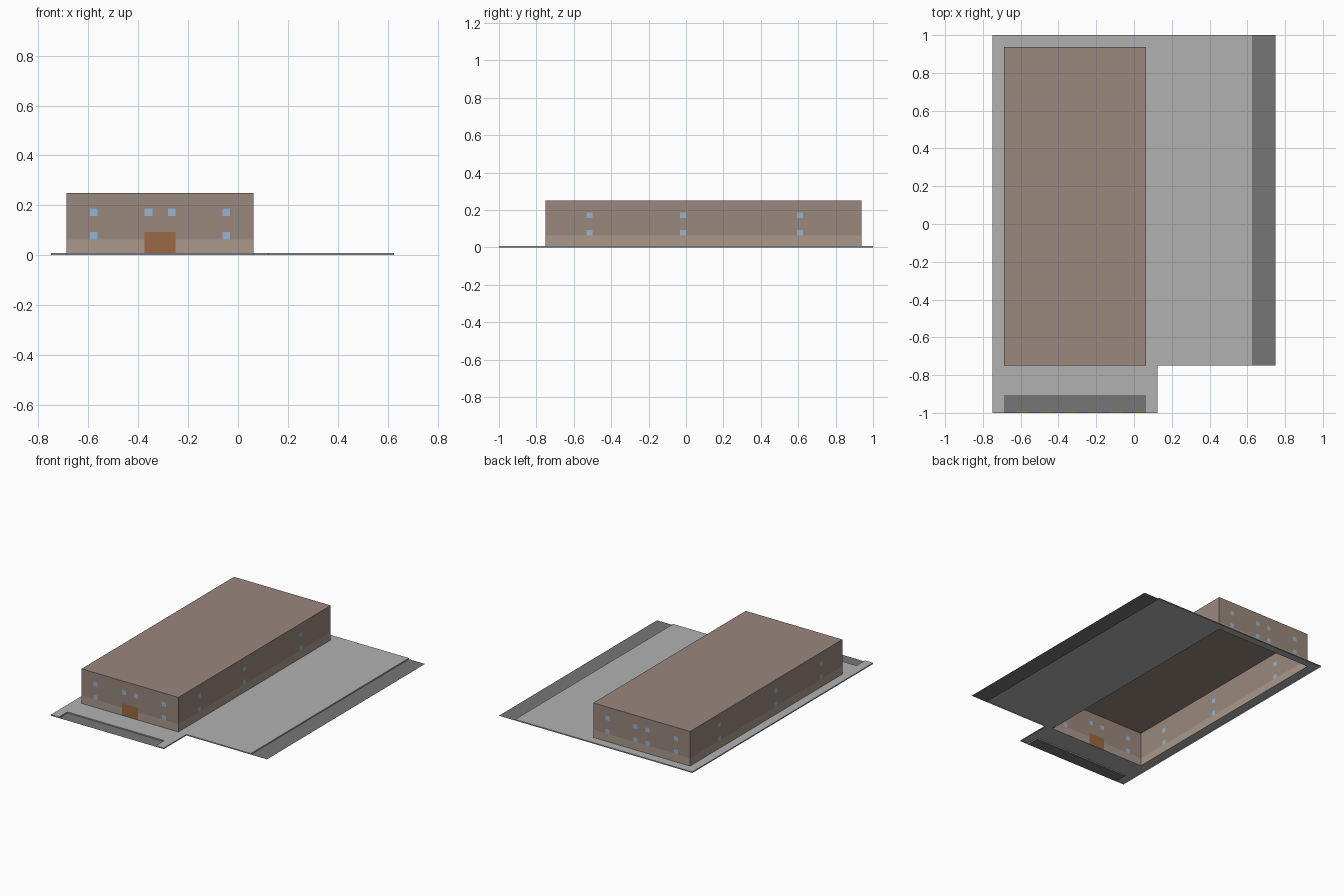
import bpy, bmesh

if "Cube" in bpy.data.objects:
    bpy.data.objects.remove(bpy.data.objects["Cube"])

KERB = 1 / 128                                   # pavement height
X0, X1, Y0, Y1, H = -0.6875, 0.0625, -0.75, 0.9375, 0.25
BAND = 0.0625                                    # top of the light wall band
W = 0.03125                                      # window size


def material(name, r, g, b):
    m = bpy.data.materials.new(name)
    m.diffuse_color = [(c / 255) ** 2.2 for c in (r, g, b)] + [1]
    m.use_nodes = True
    m.node_tree.nodes["Principled BSDF"].inputs["Base Color"].default_value = m.diffuse_color
    return m


brown = material("brown_wall", 152, 134, 124)
tan = material("tan_wall", 168, 151, 138)
glass = material("glass", 150, 178, 208)
wood = material("door_wood", 152, 104, 70)
paving = material("paving", 176, 176, 176)
asphalt = material("asphalt", 117, 117, 117)
yellow = material("yellow_paint", 150, 130, 50)


def inside(u, v, r):
    return r[0] < u < r[2] and r[1] < v < r[3]


def sheet(name, add, place, mat, holes=(), flip=False, skirt=None):
    """Flat sheet covering the rectangles in add, minus those in holes."""
    rects = list(add) + list(holes)
    us = sorted({u for r in rects for u in (r[0], r[2])})
    vs = sorted({v for r in rects for v in (r[1], r[3])})
    bm = bmesh.new()
    for a, b in zip(us, us[1:]):
        for c, d in zip(vs, vs[1:]):
            m = ((a + b) / 2, (c + d) / 2)
            if any(inside(*m, r) for r in add) and not any(inside(*m, r) for r in holes):
                quad = [(a, c), (b, c), (b, d), (a, d)]
                if flip:
                    quad.reverse()
                bm.faces.new([bm.verts.new(place(*p)) for p in quad])
    bmesh.ops.remove_doubles(bm, verts=bm.verts, dist=1e-5)
    if skirt:
        edges = [e for e in bm.edges if e.is_boundary and skirt((e.verts[0].co + e.verts[1].co) / 2)]
        top = bm.faces[:][0]
        new = bmesh.ops.extrude_edge_only(bm, edges=edges)["geom"]
        for v in new:
            if isinstance(v, bmesh.types.BMVert):
                v.co.z = 0
        bmesh.ops.recalc_face_normals(bm, faces=bm.faces)
        if top.normal.z < 0:
            bmesh.ops.reverse_faces(bm, faces=bm.faces)
    me = bpy.data.meshes.new(name)
    bm.to_mesh(me)
    bm.free()
    me.materials.append(mat)
    ob = bpy.data.objects.new(name, me)
    bpy.context.collection.objects.link(ob)


def flat(z):
    return lambda u, v: (u, v, z)


# Pavement with parking notch, building opening and kerb edges
bay = (X0, -1, X1, -0.90625)
footprint = (X0, Y0, X1, Y1)
sheet("pavement", [(-0.75, Y0, 0.625, 1), (-0.75, -1, 0.125, Y0)], flat(KERB), paving,
      holes=[bay, footprint],
      skirt=lambda c: not (X0 - .01 < c.x < X1 + .01 and Y0 - .01 < c.y < Y1 + .01))

# Side road, front parking bay and its painted dashes
sheet("side_road", [(0.625, Y0, 0.75, 1)], flat(0), asphalt)
sheet("front_road", [bay], flat(0), asphalt)
sheet("road_dashes", [(-0.625 + i * 0.125, -1, -0.5625 + i * 0.125, -0.992) for i in range(6)],
      flat(0.0008), yellow)

# Roof
sheet("roof", [footprint], flat(H), brown)

# Walls: two colour bands, flush windows, one front door
UP, LOW = 0.15625, BAND
cols = (-0.59375, -0.375, -0.28125, -0.0625)
side_cols = (-0.53125, -0.03125, 0.59375)
door = (-0.375, KERB, -0.25, 0.09375)


def windows(columns, z):
    return [(u, z, u + W, z + W) for u in columns]


front_win = windows(cols, UP) + windows((cols[0], cols[3]), LOW)
back_win = windows(cols, UP) + windows(cols, LOW)
side_win = windows(side_cols, UP) + windows(side_cols, LOW)

for side, lo, hi, wins, doors, place, flip in (
        ("front", X0, X1, front_win, [door], lambda u, v: (u, Y0, v), False),
        ("back", X0, X1, back_win, [], lambda u, v: (u, Y1, v), True),
        ("right", Y0, Y1, side_win, [], lambda u, v: (X1, u, v), False),
        ("left", Y0, Y1, side_win, [], lambda u, v: (X0, u, v), True)):
    sheet(side + "_lower_wall", [(lo, KERB, hi, BAND)], place, tan,
          [(d[0], d[1], d[2], BAND) for d in doors], flip)
    sheet(side + "_upper_wall", [(lo, BAND, hi, H)], place, brown,
          wins + [(d[0], BAND, d[2], d[3]) for d in doors], flip)
    sheet(side + "_windows", wins, place, glass, (), flip)
    if doors:
        sheet(side + "_door", doors, place, wood, (), flip)
